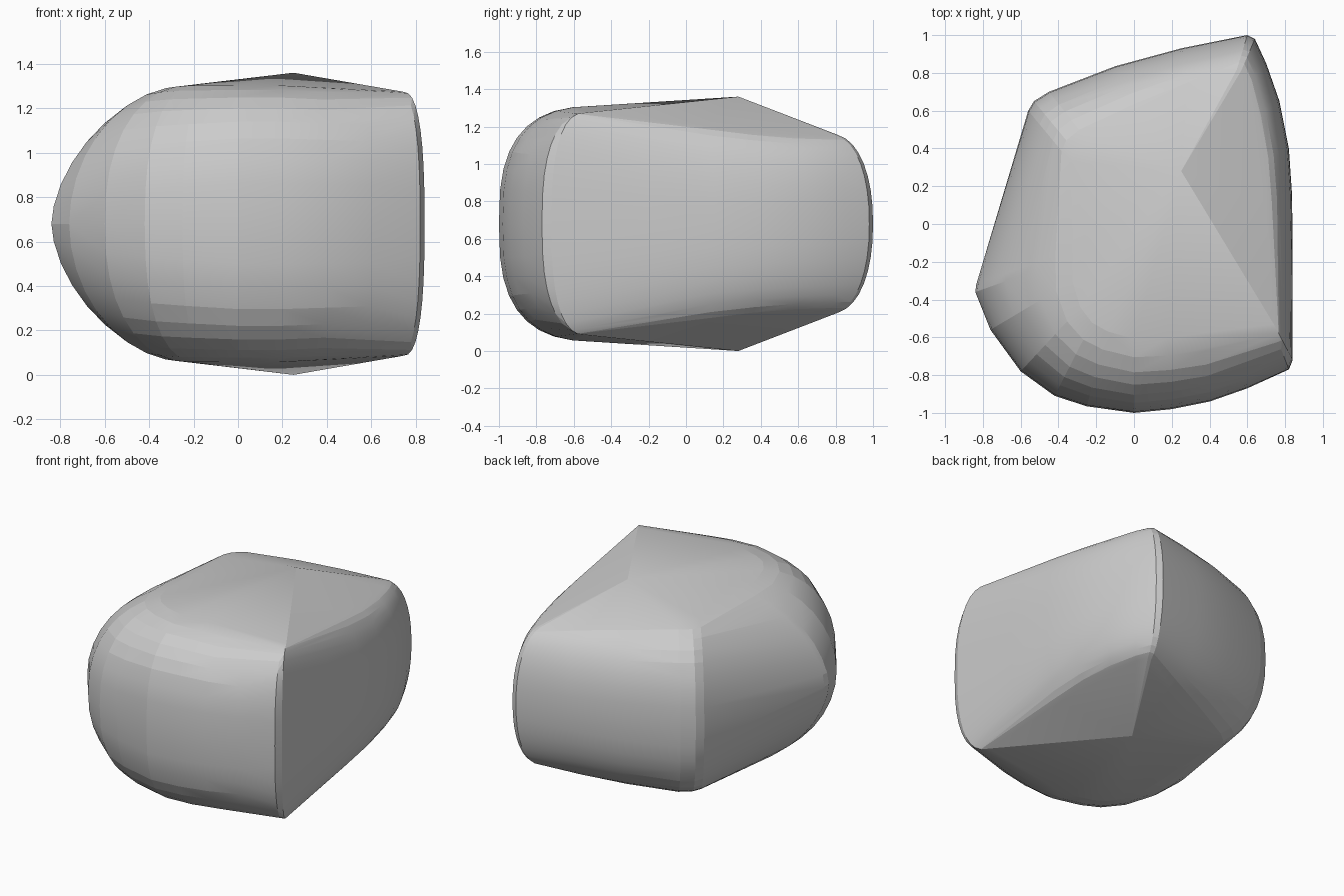
import bpy, bmesh
from math import sin, cos, pi

MID = 0.68     # height of the horizontal mirror plane
STEPS = 9

# rim columns: outer x, y -> inner x, y, half height, curve power
COLUMNS = [
    (0.84, -0.72, 0.74, -0.53, 0.595, 2.6),    # sharp front right edge
    (0.82, -0.77, 0.72, -0.51, 0.595, 2.6),
    (0.60, -0.87, 0.52, -0.42, 0.61, 2.8),     # rounded front
    (0.40, -0.94, 0.35, -0.44, 0.62, 2.8),
    (0.20, -0.98, 0.17, -0.45, 0.63, 2.8),
    (0.00, -1.00, 0.00, -0.45, 0.63, 2.8),
    (-0.25, -0.965, -0.10, -0.43, 0.63, 2.6),
    (-0.42, -0.91, -0.16, -0.40, 0.63, 2.45),
    (-0.60, -0.78, -0.20, -0.35, 0.625, 2.25),
    (-0.76, -0.56, -0.24, -0.25, 0.62, 1.95),
    (-0.84, -0.36, -0.25, -0.15, 0.62, 1.7),   # pointed left nose
    (-0.835, -0.32, -0.25, -0.10, 0.62, 1.7),
    (-0.56, 0.60, -0.27, 0.25, 0.59, 2.3),     # back left corner
    (-0.53, 0.65, -0.24, 0.30, 0.59, 2.4),
    (-0.45, 0.70, -0.18, 0.36, 0.59, 2.4),
    (-0.10, 0.835, 0.08, 0.50, 0.56, 2.4),     # back
    (0.25, 0.93, 0.30, 0.63, 0.525, 2.3),
    (0.60, 1.00, 0.53, 0.77, 0.48, 2.2),       # back right corner
    (0.64, 0.98, 0.55, 0.77, 0.475, 2.2),
    (0.70, 0.85, 0.57, 0.70, 0.475, 2.4),      # curved right flank
    (0.77, 0.65, 0.60, 0.52, 0.48, 2.5),
    (0.82, 0.40, 0.63, 0.32, 0.50, 2.5),
    (0.837, 0.15, 0.65, 0.10, 0.53, 2.5),
    (0.84, -0.20, 0.69, -0.18, 0.555, 2.6),
]

bm = bmesh.new()
for side in (1, -1):
    bm.verts.new((0.25, 0.28, MID + side * 0.68))   # top and bottom peaks
    for ox, oy, ix, iy, h, p in COLUMNS:
        for i in range(STEPS + 1):
            if i == 0 and side < 0:
                continue
            a = pi / 2 * i / STEPS
            out = max(cos(a), 0) ** (2 / p)
            bm.verts.new((ix + (ox - ix) * out, iy + (oy - iy) * out,
                          MID + side * h * sin(a) ** (2 / p)))

# skin the columns with a convex shell
res = bmesh.ops.convex_hull(bm, input=bm.verts)
loose = list({v for v in res["geom_interior"] + res["geom_unused"]
              if isinstance(v, bmesh.types.BMVert) and not v.link_faces})
bmesh.ops.delete(bm, geom=loose, context="VERTS")
bmesh.ops.recalc_face_normals(bm, faces=bm.faces)

mesh = bpy.data.meshes.new("rounded_stone")
bm.to_mesh(mesh)
bm.free()
stone = bpy.data.objects.new("rounded_stone", mesh)
bpy.context.collection.objects.link(stone)
bpy.context.view_layer.objects.active = stone
stone.select_set(True)
bpy.ops.object.shade_smooth_by_angle(angle=0.15)
